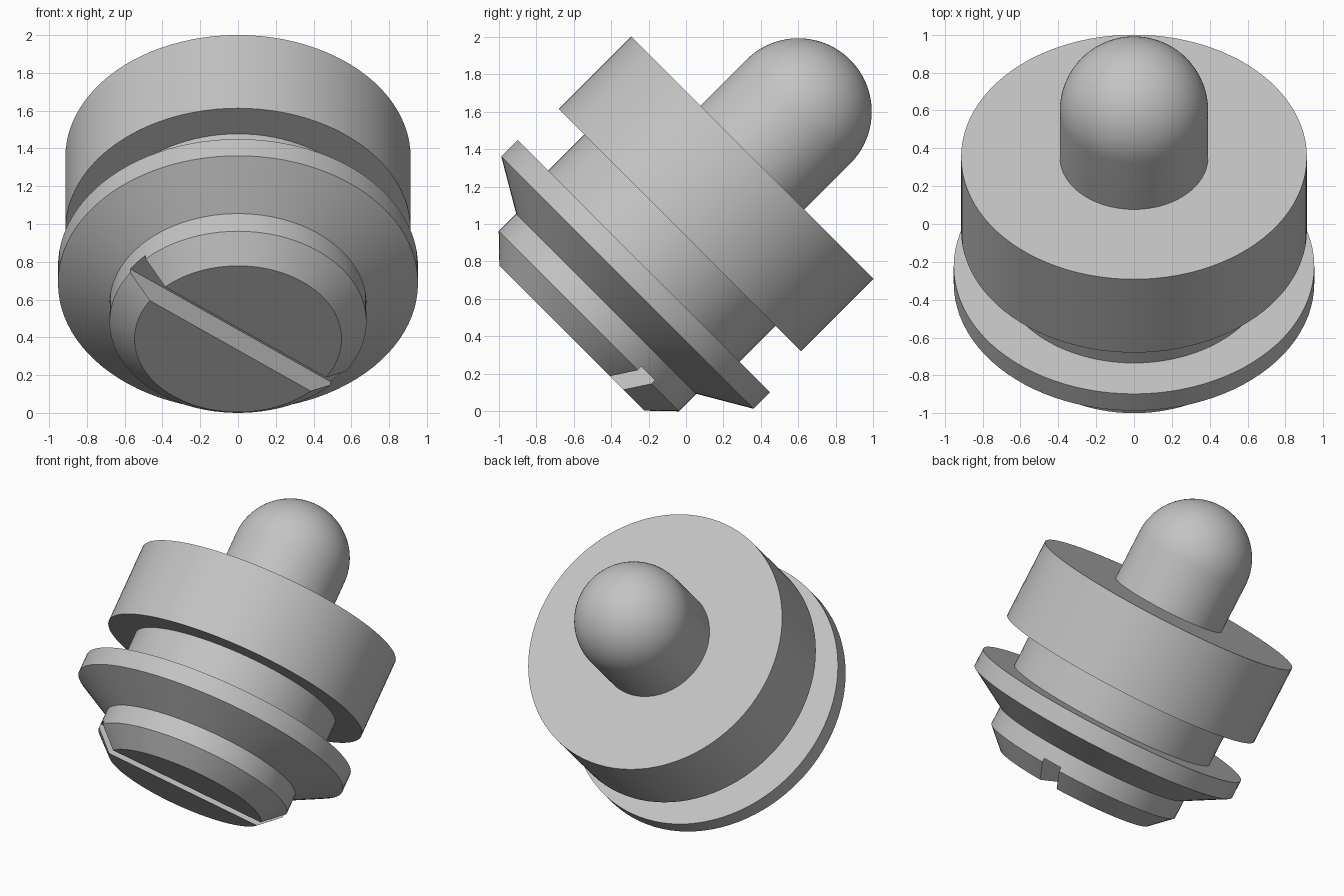
import bpy
import bmesh
import math
from mathutils import Matrix, Vector

cube = bpy.data.objects.get("Cube")
if cube:
    bpy.data.objects.remove(cube, do_unlink=True)

SEGMENTS = 96
TILT = Matrix.Translation((0, -0.5, 0.5)) @ Matrix.Rotation(math.radians(-45), 4, "X")

grey = bpy.data.materials.new("plain grey")
grey.use_nodes = True
colour = (0.55, 0.55, 0.55, 1)
grey.diffuse_color = colour
grey.node_tree.nodes["Principled BSDF"].inputs["Base Color"].default_value = colour


def add_object(name, bm):
    bmesh.ops.recalc_face_normals(bm, faces=bm.faces)
    mesh = bpy.data.meshes.new(name)
    bm.to_mesh(mesh)
    bm.free()
    mesh.materials.append(grey)
    obj = bpy.data.objects.new(name, mesh)
    bpy.context.collection.objects.link(obj)
    obj.matrix_world = TILT
    return obj


def lathe(name, profile):
    """Spin (radius, height) points around the local z axis."""
    bm = bmesh.new()
    verts = [bm.verts.new((r, 0, h)) for r, h in profile]
    edges = [bm.edges.new(pair) for pair in zip(verts, verts[1:])]
    bmesh.ops.spin(bm, geom=verts + edges, cent=(0, 0, 0), axis=(0, 0, 1),
                   angle=math.tau, steps=SEGMENTS, use_merge=True)
    bmesh.ops.remove_doubles(bm, verts=bm.verts, dist=1e-5)
    # Close the flat underside
    rim = [e for e in bm.edges if e.is_boundary]
    if rim:
        bmesh.ops.contextual_create(bm, geom=rim)
    return add_object(name, bm)


# Turned profile: foot, flange, neck, head, then the round-ended pin
foot = [(0.548, -0.154), (0.68, -0.027), (0.68, 0.105)]
flange = [(0.953, 0.265), (0.953, 0.39)]
neck = [(0.722, 0.39), (0.722, 0.66)]
head = [(0.914, 0.66), (0.914, 1.208)]
pin_radius, pin_centre = 0.392, 1.555
pin = [(pin_radius, 1.208)]
for i in range(21):
    a = math.pi / 2 * i / 20
    pin.append((max(0, pin_radius * math.cos(a)), pin_centre + pin_radius * math.sin(a)))
body = lathe("turned_body_with_pin", foot + flange + neck + head + pin)

# Straight screwdriver slot across the underside of the foot
bm = bmesh.new()
bmesh.ops.create_cube(bm, size=1)
bmesh.ops.scale(bm, verts=bm.verts, vec=Vector((2, 0.131, 0.4)))
bmesh.ops.translate(bm, verts=bm.verts, vec=Vector((0, 0, -0.2)))
bmesh.ops.rotate(bm, verts=bm.verts, cent=(0, 0, 0),
                 matrix=Matrix.Rotation(math.radians(38.5), 3, "Z"))
cutter = add_object("slot_cutter", bm)
cutter.hide_render = True

cut = body.modifiers.new("slot", "BOOLEAN")
cut.operation = "DIFFERENCE"
cut.solver = "EXACT"
cut.object = cutter

bpy.ops.object.select_all(action="DESELECT")
body.select_set(True)
bpy.context.view_layer.objects.active = body
bpy.ops.object.modifier_apply(modifier=cut.name)
bpy.data.objects.remove(cutter, do_unlink=True)
bpy.ops.object.shade_smooth_by_angle(angle=math.radians(30))
